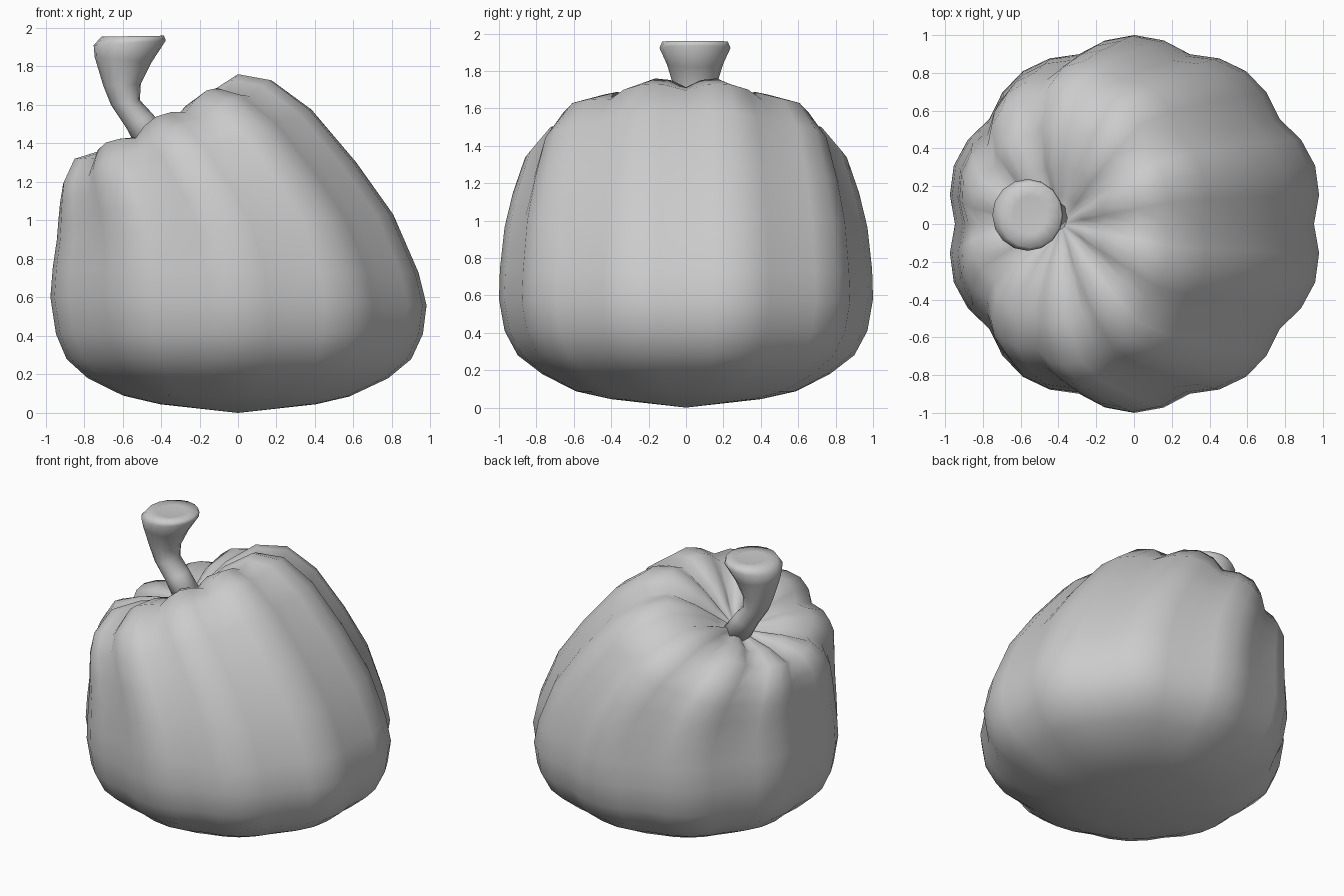
import bpy, bmesh
from math import sin, cos, pi
from mathutils import Vector

if "Cube" in bpy.data.objects:
    bpy.data.objects.remove(bpy.data.objects["Cube"])


def loft(name, rings, segs, yc=0.0, lobes=0, start=None, end=None):
    """Skin tilted elliptical rings: (left x,z, right x,z, y half-width, groove depth, groove drop)."""
    bm = bmesh.new()
    loops = []
    for lx, lz, rx, rz, hy, groove, drop in rings:
        left, right = Vector((lx, yc, lz)), Vector((rx, yc, rz))
        mid, half = (left + right) / 2, (right - left) / 2
        axis = Vector((-half.z, 0, half.x)).normalized()
        if lobes:
            half = half / 0.952
        loop = []
        for i in range(segs):
            a = 2 * pi * i / segs
            valley = 1 - abs(sin(lobes * a / 2)) if lobes else 0
            f = 1 - groove * valley
            p = mid + half * cos(a) * f + Vector((0, hy * sin(a) * f, 0)) - axis * drop * valley
            loop.append(bm.verts.new(p))
        loops.append(loop)
    for a, b in zip(loops, loops[1:]):
        for i in range(segs):
            j = (i + 1) % segs
            bm.faces.new((a[i], a[j], b[j], b[i]))
    for loop, tip in ((loops[0], start), (loops[-1], end)):
        if tip:
            v = bm.verts.new(tip)
            for i in range(segs):
                bm.faces.new((loop[i], loop[(i + 1) % segs], v))
    bmesh.ops.recalc_face_normals(bm, faces=bm.faces)
    for f in bm.faces:
        f.smooth = True
    me = bpy.data.meshes.new(name)
    bm.to_mesh(me)
    bm.free()
    ob = bpy.data.objects.new(name, me)
    bpy.context.collection.objects.link(ob)
    return ob


# Ribbed pumpkin body, leaning left towards a dimpled top
body = [
    (-.39, .045, .39, .045, .40, .01, 0),
    (-.58, .09, .56, .085, .59, .02, 0),
    (-.76, .18, .76, .18, .77, .035, 0),
    (-.87, .28, .88, .28, .90, .045, 0),
    (-.925, .41, .94, .41, .97, .05, 0),
    (-.955, .60, .96, .56, 1.0, .055, 0),
    (-.945, .75, .92, .73, .995, .06, 0),
    (-.925, .90, .79, 1.03, .97, .06, 0),
    (-.92, 1.0, .60, 1.30, .925, .065, 0),
    (-.915, 1.10, .37, 1.575, .86, .07, .01),
    (-.905, 1.20, .165, 1.73, .75, .075, .03),
    (-.85, 1.32, 0, 1.76, .53, .06, .05),
    (-.69, 1.37, -.17, 1.65, .31, .05, .05),
    (-.54, 1.385, -.28, 1.525, .15, .03, .03),
]
loft("pumpkin_body", body, 40, lobes=10, start=(0, 0, 0), end=(-.385, 0, 1.40))

# Curved stem flaring to a flat cut end
stem = [
    (-.51, 1.35, -.34, 1.42, .09, 0, 0),
    (-.58, 1.48, -.44, 1.55, .09, 0, 0),
    (-.66, 1.60, -.51, 1.625, .095, 0, 0),
    (-.70, 1.70, -.505, 1.71, .11, 0, 0),
    (-.745, 1.85, -.45, 1.82, .15, 0, 0),
    (-.75, 1.91, -.375, 1.935, .19, 0, 0),
    (-.71, 1.955, -.385, 1.96, .175, 0, 0),
    (-.64, 1.955, -.46, 1.955, .10, 0, 0),
]
loft("stem", stem, 16, yc=.048, start=(-.41, .048, 1.36), end=(-.55, .048, 1.945))
